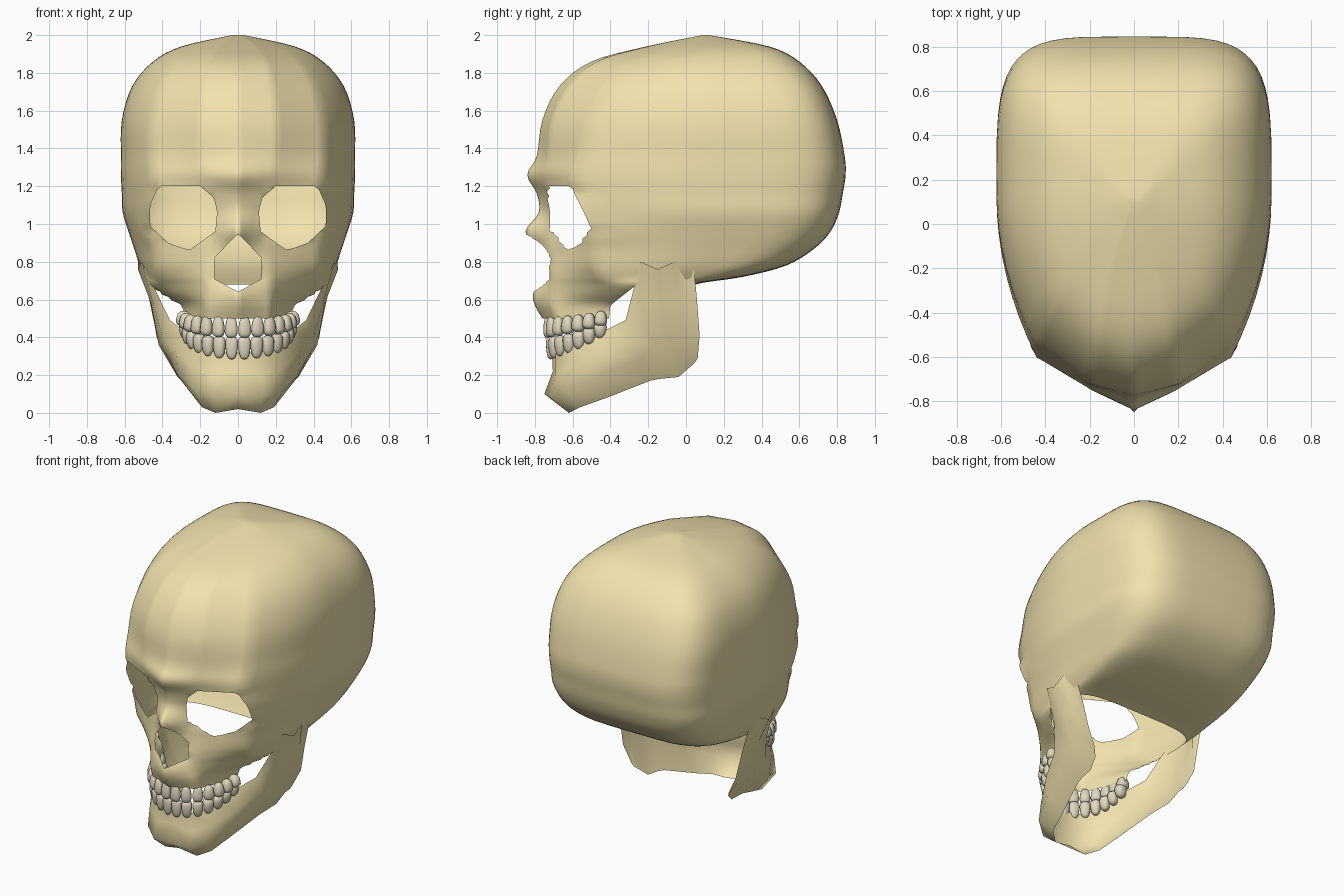
import bpy, bmesh
from math import sin, cos, pi, radians
from mathutils import Vector
from mathutils.geometry import intersect_point_line

if "Cube" in bpy.data.objects:
    bpy.data.objects.remove(bpy.data.objects["Cube"])


def material(name, rgb):
    m = bpy.data.materials.new(name)
    m.diffuse_color = (*rgb, 1)
    m.use_nodes = True
    m.node_tree.nodes["Principled BSDF"].inputs["Base Color"].default_value = m.diffuse_color
    return m


BONE = material("bone", (0.88, 0.76, 0.42))
IVORY = material("ivory", (0.75, 0.68, 0.52))


def finish(bm, name, mat):
    """Turn a half mesh into a mirrored, smooth object."""
    bmesh.ops.recalc_face_normals(bm, faces=bm.faces)
    for f in bm.faces:
        f.smooth = True
    me = bpy.data.meshes.new(name)
    bm.to_mesh(me)
    bm.free()
    ob = bpy.data.objects.new(name, me)
    bpy.context.collection.objects.link(ob)
    me.materials.append(mat)
    mod = ob.modifiers.new("mirror", 'MIRROR')
    mod.merge_threshold = 0.0005
    return ob


def sheet(bm, rows):
    vs = [[bm.verts.new(p) for p in r] for r in rows]
    for a, b in zip(vs, vs[1:]):
        for i in range(len(a) - 1):
            bm.faces.new((a[i], a[i + 1], b[i + 1], b[i]))


def inside(p, poly):
    hit = False
    for a, b in zip(poly, poly[1:] + poly[:1]):
        if (a[1] > p[1]) != (b[1] > p[1]):
            if p[0] < a[0] + (p[1] - a[1]) * (b[0] - a[0]) / (b[1] - a[1]):
                hit = not hit
    return hit


def nearest(p, poly):
    best = None
    for a, b in zip(poly, poly[1:] + poly[:1]):
        a, b = Vector((*a, 0)), Vector((*b, 0))
        q, t = intersect_point_line(p, a, b)
        q = a.lerp(b, min(1, max(0, t)))
        if best is None or (q - p).length < (best - p).length:
            best = q
    return best


def cut_hole(bm, poly, axis, y_max):
    """Remove faces inside an outline projected along the other axis; snap the rim to it."""
    gone = []
    for f in bm.faces:
        c = f.calc_center_median()
        if c.y < y_max and inside((c[axis], c.z), poly):
            gone.append(f)
    rim = {v for f in gone for v in f.verts}
    bmesh.ops.delete(bm, geom=gone, context='FACES')
    for v in rim:
        if v.is_valid and v.link_faces:
            q = nearest(Vector((v.co[axis], v.co.z, 0)), poly)
            if (q - Vector((v.co[axis], v.co.z, 0))).length < 0.04:
                if not (axis == 0 and v.co.x < 1e-5):
                    v.co[axis] = q.x
                v.co.z = q.y


# Skull levels: z, front y, mid-front x y, front corner x y, half width, back y
LEVELS = [
    (2.00, .09, .01, .09, .02, .10, .03, .12),
    (1.94, -.21, .10, -.20, .20, -.10, .30, .44),
    (1.86, -.50, .15, -.47, .32, -.30, .45, .60),
    (1.73, -.67, .18, -.62, .40, -.43, .56, .72),
    (1.55, -.76, .20, -.71, .44, -.52, .615, .80),
    (1.36, -.79, .20, -.73, .45, -.56, .62, .84),
    (1.26, -.84, .18, -.755, .44, -.60, .62, .845),
    (1.16, -.79, .15, -.73, .44, -.59, .615, .83),
    (1.06, -.78, .13, -.71, .455, -.54, .61, .81),
    (.96, -.85, .13, -.70, .465, -.50, .58, .765),
    (.87, -.79, .15, -.70, .44, -.50, .55, .68),
    (.78, -.765, .16, -.71, .43, -.49, .52, .53),
    (.72, -.75, .17, -.71, .42, -.46, .49, .30),
    (.68, -.78, .17, -.71, .39, -.45, .47, .05),
    (.63, -.81, .17, -.71, .34, -.46, .42, .05),
    (.57, -.80, .17, -.71, .27, -.48, .34, .05),
    (.50, -.76, .17, -.69, .26, -.47, .30, .05)]


def ring(level):
    z, yf, xm, ym, xc, yc, w, yb = level
    ys = min(.2, (yc + yb) / 2)
    pts = [(xm * i / 7, yf + (ym - yf) * i / 7, z) for i in range(7)]
    pts += [(xm + (xc - xm) * i / 8, ym + (yc - ym) * i / 8, z) for i in range(8)]
    for i in range(8):
        t = i / 8
        pts.append((xc + (w - xc) * (1 - (1 - t) ** 2), yc + (ys - yc) * t, z))
    for i in range(15):
        a = pi / 2 * i / 14
        pts.append((w * max(0, cos(a)) ** .46, ys + (yb - ys) * sin(a) ** .46, z))
    pts[-1] = (0, yb, z)
    return pts


def between(i, t):
    """Smooth blend from level i to i+1."""
    p = [LEVELS[min(max(i + k, 0), len(LEVELS) - 1)] for k in (-1, 0, 1, 2)]
    return [b + .5 * t * (c - a + t * (2 * a - 5 * b + 4 * c - d + t * (3 * (b - c) + d - a)))
            for a, b, c, d in zip(*p)]


# Skull shell, open below, with eye sockets, nose opening and raised cheek edge
bm = bmesh.new()
rows = [ring(between(i, k / 4)) for i in range(len(LEVELS) - 1) for k in range(4)]
rows.append(ring(LEVELS[-1]))
sheet(bm, rows)
bmesh.ops.contextual_create(bm, geom=[e for e in bm.edges
                                      if all(v.co.z > 1.9999 for v in e.verts)])
EYE = [(.20, 1.20), (.42, 1.20), (.465, 1.10), (.465, .99), (.37, .90),
       (.26, .86), (.12, .96), (.11, 1.07), (.13, 1.14)]
NOSE = [(0, .95), (.125, .82), (.125, .71), (0, .64), (-.125, .71), (-.125, .82)]
CHEEK = [(-.42, .40), (-.40, .57), (-.26, .68), (1, .68), (1, .40)]
cut_hole(bm, CHEEK, 1, 2)
cut_hole(bm, EYE, 0, -.3)
cut_hole(bm, NOSE, 0, -.3)
finish(bm, "skull", BONE)

# Lower jaw: stations from chin to jaw joint, each from top edge to bottom edge
JAW = [
    [(0, -.71, .32), (0, -.705, .22), (0, -.75, .10), (0, -.62, .02)],
    [(.12, -.69, .32), (.13, -.69, .20), (.13, -.73, .09), (.12, -.62, 0)],
    [(.21, -.62, .36), (.24, -.62, .24), (.24, -.64, .12), (.19, -.56, .03)],
    [(.27, -.46, .42), (.33, -.46, .33), (.32, -.45, .20), (.23, -.42, .08)],
    [(.36, -.32, .49), (.40, -.30, .40), (.36, -.25, .28), (.30, -.19, .17)],
    [(.51, -.24, .80), (.45, -.235, .58), (.41, -.18, .36), (.31, -.14, .18)],
    [(.53, -.15, .76), (.46, -.13, .58), (.42, -.10, .36), (.32, -.04, .19)],
    [(.53, -.06, .80), (.46, -.04, .58), (.42, 0, .38), (.34, .03, .25)],
    [(.52, -.035, .95), (.465, .01, .60), (.43, .04, .40), (.36, .05, .27)],
    [(.52, .04, .79), (.47, .058, .60), (.43, .072, .41), (.37, .062, .29)]]
bm = bmesh.new()
sheet(bm, JAW)
finish(bm, "lower_jaw", BONE)


def teeth(name, a, b, yc, z0, z1, h0, h1, root):
    """Row of seven teeth per side on an elliptical arch; root is +1 upward, -1 downward."""
    bm = bmesh.new()
    for i, deg in enumerate((7, 21, 35, 48, 60, 71, 82)):
        t, ang = i / 6, radians(deg)
        pos = Vector((a * sin(ang), yc - b * cos(ang), z0 + (z1 - z0) * t * t))
        out = Vector((sin(ang) / a, -cos(ang) / b, 0)).normalized()
        side = Vector((-out.y, out.x, 0))
        new = bmesh.ops.create_uvsphere(bm, u_segments=12, v_segments=8, radius=1)['verts']
        for v in new:
            s = [abs(c) ** .75 * (1 if c > 0 else -1) for c in v.co]
            k = 1 - .2 * s[2] * root
            v.co = (pos + side * s[0] * .033 * k + out * s[1] * (.022 + .018 * t) * k
                    + Vector((0, 0, s[2] * (h0 + (h1 - h0) * t))))
    finish(bm, name, IVORY)


teeth("upper_teeth", .29, .33, -.405, .455, .50, .058, .04, 1)
teeth("lower_teeth", .275, .31, -.41, .345, .435, .062, .042, -1)
